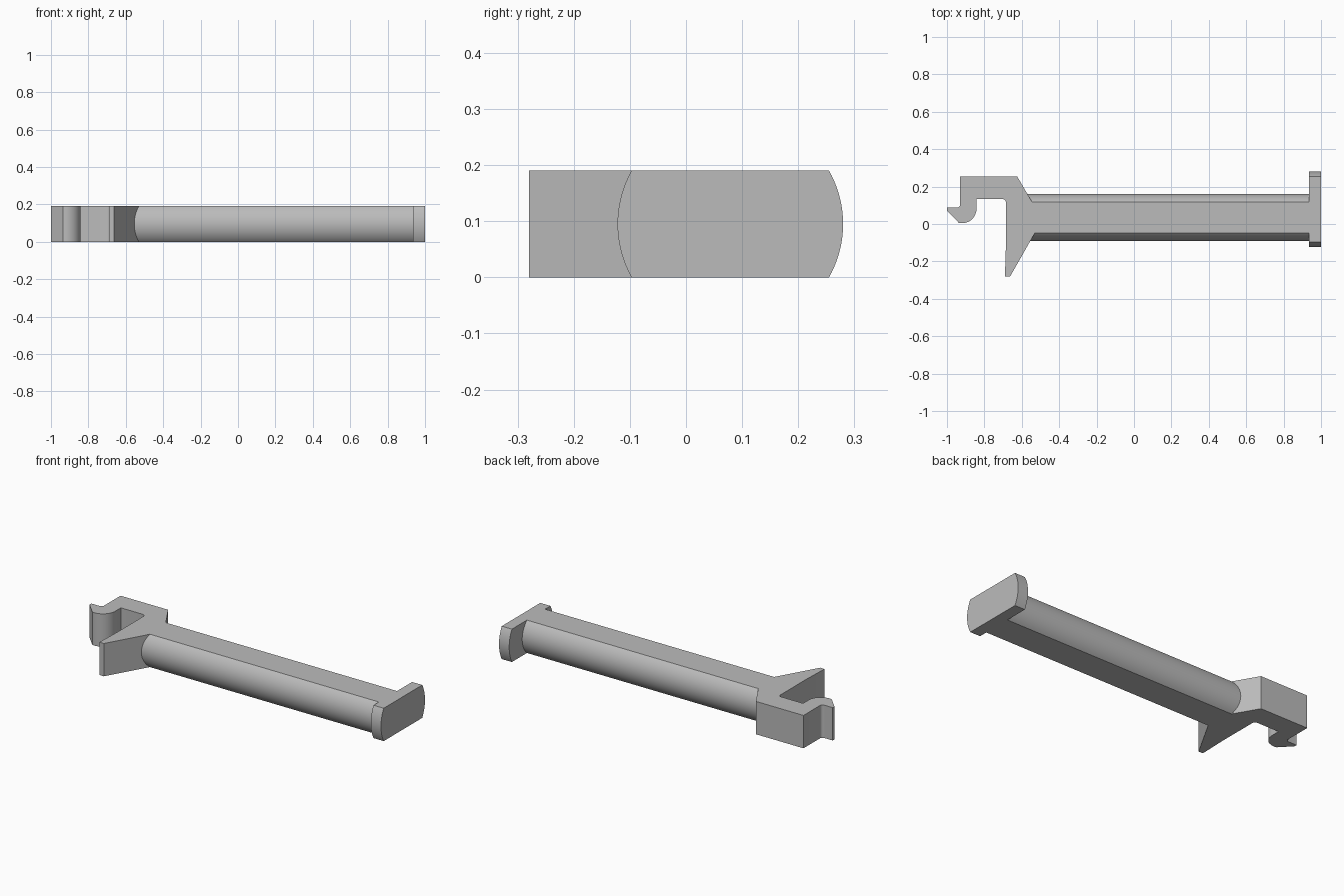
import bpy, bmesh
from math import sin, cos, asin, pi, radians
from mathutils import Vector

cube = bpy.data.objects.get("Cube")
if cube:
    bpy.data.objects.remove(cube, do_unlink=True)

HEIGHT = 0.19
MID = HEIGHT / 2

grey = bpy.data.materials.new("plain grey")
grey.use_nodes = True
colour = (0.5, 0.5, 0.5, 1)
grey.diffuse_color = colour
grey.node_tree.nodes["Principled BSDF"].inputs["Base Color"].default_value = colour


def arc(cx, cy, r, start, end, steps):
    """Points along an arc, angles in radians."""
    angles = [start + (end - start) * i / steps for i in range(steps + 1)]
    return [(cx + r * cos(a), cy + r * sin(a)) for a in angles]


def prism(name, profile, place, sweep):
    """Extrude a closed 2D profile along a vector."""
    bm = bmesh.new()
    face = bm.faces.new([bm.verts.new(place(u, v)) for u, v in profile])
    moved = bmesh.ops.extrude_face_region(bm, geom=[face])["geom"]
    verts = [g for g in moved if isinstance(g, bmesh.types.BMVert)]
    bmesh.ops.translate(bm, verts=verts, vec=Vector(sweep))
    bmesh.ops.recalc_face_normals(bm, faces=bm.faces)
    mesh = bpy.data.meshes.new(name)
    bm.to_mesh(mesh)
    bm.free()
    mesh.materials.append(grey)
    obj = bpy.data.objects.new(name, mesh)
    bpy.context.collection.objects.link(obj)
    bpy.ops.object.select_all(action="DESELECT")
    obj.select_set(True)
    bpy.context.view_layer.objects.active = obj
    bpy.ops.object.shade_smooth_by_angle(angle=radians(25))
    return obj


def flattened_round(front, back, r, steps=20):
    """Section with flat top and bottom and bulging front and back."""
    half = asin(MID / r)
    return (arc(back - r, MID, r, -half, half, steps)
            + arc(front + r, MID, r, pi - half, pi + half, steps))


# Round bar with flats on top and underneath
prism("bar", flattened_round(-0.091, 0.161, 0.126),
      lambda y, z: (-0.585, y, z), (1.53, 0, 0))

# Wider stop plate at the far end
prism("end_plate", flattened_round(-0.122, 0.28, 0.193),
      lambda y, z: (0.935, y, z), (0.065, 0, 0))

# Clip: slanted blade, bridge and hooked finger in one outline
clip = [(-0.93, 0.255), (-0.625, 0.255), (-0.545, 0.118),
        (-0.53, -0.048), (-0.662, -0.28), (-0.69, -0.28), (-0.685, -0.12)]
clip += arc(-0.703, 0.115, 0.018, 0, pi / 2, 5)
clip += [(-0.842, 0.133)]
clip += arc(-0.92, 0.082, 0.078, 0, radians(-102), 14)
clip += [(-1.0, 0.072), (-1.0, 0.088)]
clip += arc(-0.945, 0.103, 0.015, -pi / 2, 0, 5)
prism("clip", clip, lambda x, y: (x, y, 0), (0, 0, HEIGHT))
